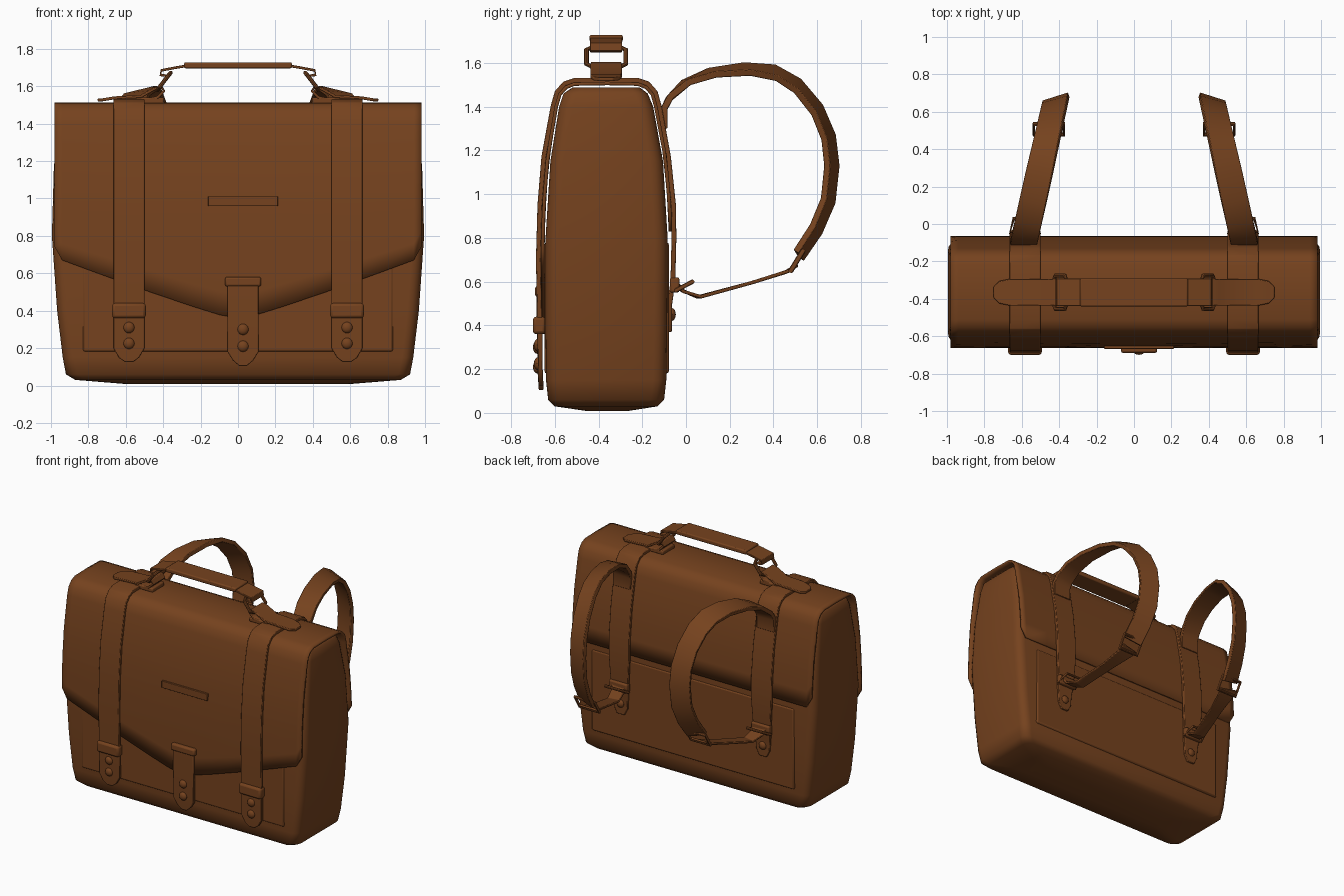
import bpy, bmesh, math
from mathutils import Vector

if "Cube" in bpy.data.objects:
    bpy.data.objects.remove(bpy.data.objects["Cube"])

leather = bpy.data.materials.new("brown_leather")
leather.diffuse_color = (0.18, 0.055, 0.013, 1)
leather.use_nodes = True
leather.node_tree.nodes["Principled BSDF"].inputs["Base Color"].default_value = leather.diffuse_color
X, Y = Vector((1, 0, 0)), Vector((0, 1, 0))


def finish(name, bm, mirror=False, bevel=0.0, solid=0.0, angle=35):
    bmesh.ops.recalc_face_normals(bm, faces=bm.faces)
    me = bpy.data.meshes.new(name)
    bm.to_mesh(me)
    bm.free()
    ob = bpy.data.objects.new(name, me)
    bpy.context.collection.objects.link(ob)
    me.materials.append(leather)
    bpy.ops.object.select_all(action='DESELECT')
    ob.select_set(True)
    bpy.context.view_layer.objects.active = ob
    bpy.ops.object.shade_smooth_by_angle(angle=math.radians(angle))
    if solid:
        m = ob.modifiers.new("Solid", 'SOLIDIFY')
        m.thickness, m.offset = solid, 0
    if bevel:
        m = ob.modifiers.new("Bevel", 'BEVEL')
        m.width, m.segments = bevel, 2
    if mirror:
        ob.modifiers.new("Mirror", 'MIRROR')
    return ob


def loft(name, rings, closed=False, **kw):
    bm = bmesh.new()
    vs = [[bm.verts.new(p) for p in r] for r in rings]
    n = len(vs[0])
    for a, b in zip(vs, vs[1:] + vs[:1] if closed else vs[1:]):
        for i in range(n):
            bm.faces.new((a[i], a[(i + 1) % n], b[(i + 1) % n], b[i]))
    if not closed:
        bm.faces.new(vs[0])
        bm.faces.new(vs[-1])
    return finish(name, bm, **kw)


def tangents(pts, closed=False):
    n = len(pts)
    for i in range(n):
        a = pts[(i - 1) % n] if closed else pts[max(i - 1, 0)]
        b = pts[(i + 1) % n] if closed else pts[min(i + 1, n - 1)]
        yield (b - a).normalized()


def ribbon(name, pts, halfs, th, across, **kw):
    """Flat strap: half widths per point, thickness, width direction(s)."""
    pts = [Vector(p) for p in pts]
    if not isinstance(halfs, list):
        halfs = [halfs] * len(pts)
    if isinstance(across, Vector):
        across = [across] * len(pts)
    rings = []
    for p, t, h, a in zip(pts, tangents(pts), halfs, across):
        a = (a - t * a.dot(t)).normalized()
        n = a.cross(t) * th / 2
        rings.append([p + a * h + n, p - a * h + n, p - a * h - n, p + a * h - n])
    return loft(name, rings, bevel=0.004, **kw)


def wire_ring(name, pts, r, axis, **kw):
    """Closed planar metal loop; axis is the plane normal."""
    pts, rings = [Vector(p) for p in pts], []
    for p, t in zip(pts, tangents(pts, True)):
        u = axis.cross(t).normalized()
        rings.append([p + r * (math.cos(k) * u + math.sin(k) * axis)
                      for k in [j * math.tau / 8 for j in range(8)]])
    return loft(name, rings, closed=True, **kw)


def box(name, c, half, bevel=0.01, **kw):
    bm = bmesh.new()
    bmesh.ops.create_cube(bm, size=2)
    for v in bm.verts:
        v.co = Vector(c) + Vector([a * b for a, b in zip(v.co, half)])
    return finish(name, bm, bevel=bevel, **kw)


def rivet(name, c, r=0.03, **kw):
    bm = bmesh.new()
    bmesh.ops.create_uvsphere(bm, u_segments=14, v_segments=8, radius=r)
    for v in bm.verts:
        v.co = Vector(c) + Vector((v.co.x, v.co.y * 0.65, v.co.z))
    return finish(name, bm, **kw)


# Bag body: rounded rectangles stacked in z (z, half x, front y, back y, radius)
levels = [(.008, .6, -.45, -.27, .05), (.03, .87, -.6, -.13, .06), (.06, .92, -.63, -.1, .06),
          (.15, .937, -.64, -.09, .06), (.4, .967, -.642, -.086, .06), (.8, .995, -.642, -.084, .06),
          (1.15, .985, -.62, -.105, .06), (1.4, .967, -.58, -.15, .06),
          (1.46, .957, -.56, -.175, .06), (1.487, .93, -.52, -.21, .05)]
rings = []
for z, hx, y0, y1, r in levels:
    ring = []
    for cx, cy, a0 in ((hx - r, y1 - r, 0), (r - hx, y1 - r, 90), (r - hx, y0 + r, 180), (hx - r, y0 + r, 270)):
        for k in range(5):
            a = math.radians(a0 + k * 22.5)
            ring.append((cx + r * math.cos(a), cy + r * math.sin(a), z))
    rings.append(ring)
loft("bag_body", rings, angle=50)
# Raised panels on front and back
box("front_panel", (0, -.62, .48), (.83, .027, .3), .012)
box("back_panel", (0, -.105, .48), (.83, .027, .3), .012)

# Flap: sheet folded over the top with a pointed front edge
front = [(.3, -.652), (.7, -.656), (.95, -.65), (1.17, -.632), (1.4, -.593)]
fold = [(-.577, 1.455), (-.548, 1.488), (-.51, 1.503), (-.36, 1.506), (-.22, 1.503), (-.182, 1.488), (-.153, 1.455)]
back = [(.8, -.07), (.95, -.075), (1.17, -.095), (1.4, -.138)]


def y_at(prof, z):
    for (z0, y0), (z1, y1) in zip(prof, prof[1:]):
        if z <= z1:
            return y0 + (y1 - y0) * (z - z0) / (z1 - z0)
    return prof[-1][1]


edge = [(0, .36, .83), (.1, .378, .83), (.25, .425, .83), (.5, .51, .83),
        (.75, .6, .83), (.94, .67, .83), (.98, .74, .9)]
cols = [(-x, f, b) for x, f, b in edge[:0:-1]] + edge
bm = bmesh.new()
grid = []
for x, zf, zb in cols:
    path = [(y_at(front, z), z) for z in [zf + (1.4 - zf) * i / 8 for i in range(9)]] + fold
    path += [(y_at(back, z), z) for z in [1.4 + (zb - 1.4) * i / 5 for i in range(6)]]
    grid.append([bm.verts.new((x, y, z)) for y, z in path])
for a, b in zip(grid, grid[1:]):
    for i in range(len(a) - 1):
        bm.faces.new((a[i], a[i + 1], b[i + 1], b[i]))
finish("flap", bm, solid=.016, angle=50)

# Long straps wrapping front, top and back
sx, w = .583, .083
wrap = [(-.662, .125), (-.664, .15), (-.666, .2), (-.668, .38), (-.675, .7), (-.668, .95), (-.65, 1.17),
        (-.608, 1.4), (-.59, 1.465), (-.555, 1.505), (-.51, 1.52), (-.22, 1.52), (-.175, 1.505), (-.14, 1.465),
        (-.122, 1.4), (-.08, 1.17), (-.057, .95), (-.055, .8), (-.06, .6), (-.074, .5), (-.076, .42), (-.076, .37)]
ribbon("wrap_strap", [(sx, y, z) for y, z in wrap],
       [.02, .055] + [w] * 16 + [.07, .06, .055, .03], .022, X, mirror=True, angle=40)
box("strap_keeper", (sx, -.67, .4), (.09, .03, .04), .015, mirror=True)
for z in (.31, .225):
    rivet("front_rivet", (sx, -.676, z), mirror=True)
rivet("back_rivet", (sx, -.066, .45), mirror=True)

# Centre clasp and blank plate
cx = .027
ribbon("centre_clasp", [(cx, -.662, .105), (cx, -.664, .135), (cx, -.667, .18), (cx, -.672, .4), (cx, -.672, .56)],
       [.02, .055, w, w, w], .022, X)
box("clasp_keeper", (cx, -.668, .555), (.097, .022, .026), .012)
for z in (.3, .21):
    rivet("clasp_rivet", (cx, -.68, z))
box("front_plate", (cx, -.655, .985), (.187, .012, .026), .003)

# Shoulder straps: padded upper loop, buckle and thin lower strap
def sx_at(y):
    return .59 - .18 * (y + .1) / .8


loop = [(-.1, 1.3), (-.1, 1.39), (-.075, 1.44), (0, 1.51), (.12, 1.555), (.28, 1.572), (.41, 1.555), (.51, 1.495),
        (.6, 1.385), (.652, 1.26), (.667, 1.13), (.65, .97), (.595, .84), (.515, .72)]
tilt = []
for i, (y, z) in enumerate(loop):
    out = Vector((0, y - .28, z - 1.1)).normalized()
    tilt.append(X - out * .32 * min(1, max(0, (i - 2) / 4)))
ribbon("shoulder_strap", [(sx_at(y), y, z) for y, z in loop], .072, .03, tilt, mirror=True)
low = [(.5, .67), (.46, .645), (.3, .595), (.06, .53), (-.02, .56), (-.045, .6)]
ribbon("lower_strap", [(sx_at(y), y, z) for y, z in low],
       [.07, .06, .045, .045, .05, .055], .016, X, mirror=True)
bx, d = sx_at(.5), Vector((0, .055, .09))
mid = Vector((bx, .507, .695))
n = X.cross(d).normalized()
wire_ring("strap_buckle", [mid + X * a * .08 + d * b * .5 for a, b in ((-1, -1), (1, -1), (1, 1), (-1, 1))],
          .012, n, mirror=True)
wire_ring("lower_ring", [(sx + a, y, z) for a, y, z in
                         ((-.08, -.045, .56), (.08, -.045, .56), (.06, .03, .6), (-.06, .03, .6))],
          .01, Vector((0, -.47, .88)), mirror=True)
box("lower_ring_tab", (sx, -.052, .585), (.075, .022, .035), .01, mirror=True)

# Carry handle: grip, strap, rings and anchor tabs
hy = -.365
arc = [(.37, 1.655), (.415, 1.66), (.41, 1.685), (.33, 1.7), (.27, 1.71)]
ribbon("handle_end", [(x, hy, z) for x, z in arc], .073, .014, Y, mirror=True)
box("handle_grip", (0, hy, 1.712), (.288, .076, .016), .008)
wire_ring("handle_ring", [(x, hy + s, z) for x, s, z in
                          ((.36, -.06, 1.672), (.37, -.09, 1.66), (.42, -.09, 1.595), (.43, -.06, 1.58),
                           (.43, .06, 1.58), (.42, .09, 1.595), (.37, .09, 1.66), (.36, .06, 1.672))],
          .011, Vector((.8, 0, .6)), mirror=True)
ribbon("handle_anchor", [(x, hy, z) for x, z in
                         ((.75, 1.525), (.72, 1.528), (.66, 1.538), (.52, 1.545), (.45, 1.585), (.41, 1.597),
                          (.395, 1.575), (.43, 1.54), (.5, 1.525))],
       [.03, .06, .072, .072, .072, .07, .07, .07, .07], .016, Y, mirror=True)
box("anchor_base", (.47, hy, 1.525), (.075, .07, .016), .008, mirror=True)
